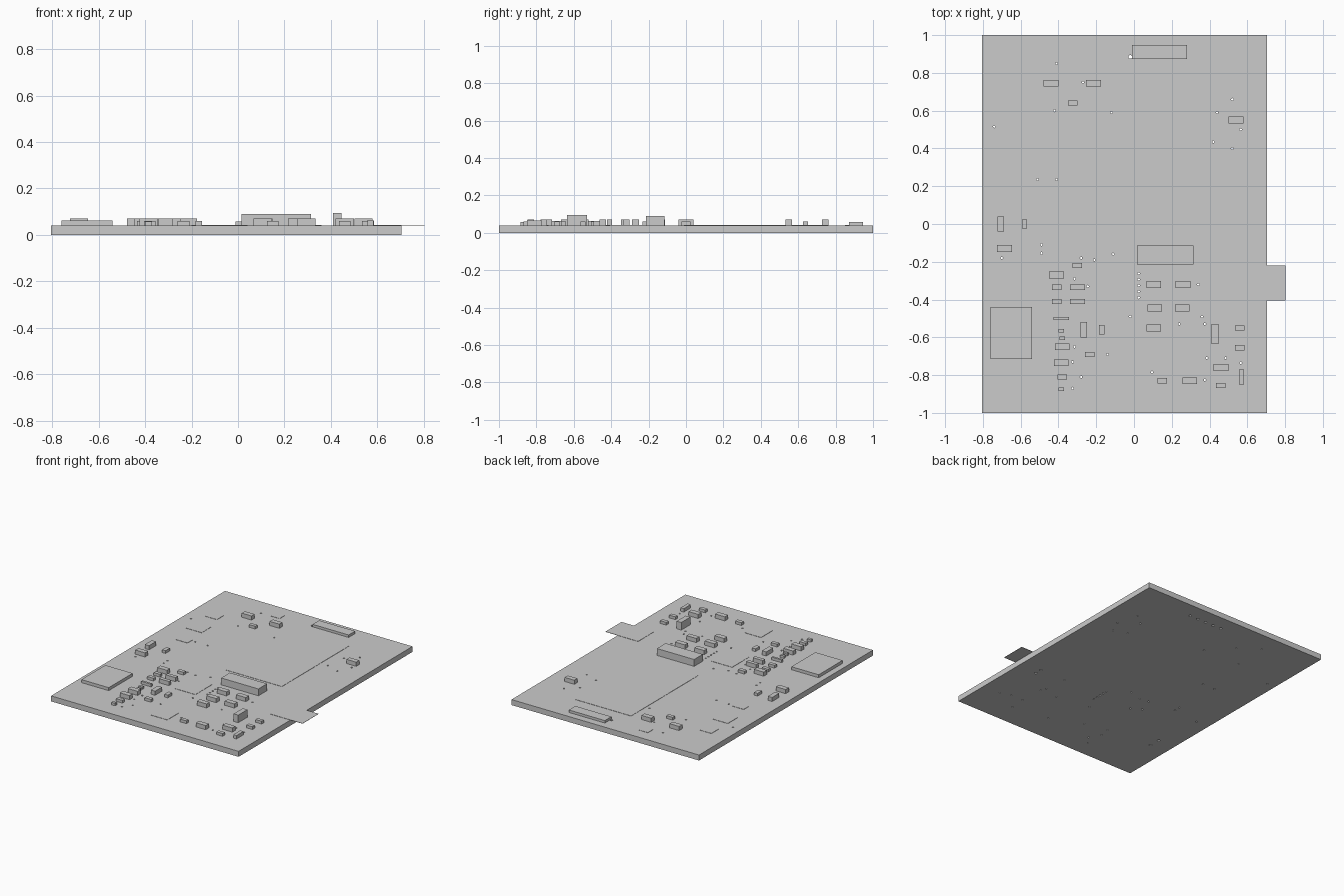
import bpy, bmesh
from mathutils import Matrix

cube = bpy.data.objects.get("Cube")
if cube:
    bpy.data.objects.remove(cube, do_unlink=True)

BOARD_TOP = 0.04
PLATE_TOP = 0.042

grey = bpy.data.materials.new("plain grey")
grey.use_nodes = True
colour = (0.6, 0.6, 0.6, 1)
grey.diffuse_color = colour
grey.node_tree.nodes["Principled BSDF"].inputs["Base Color"].default_value = colour


def finish(name, bm):
    mesh = bpy.data.meshes.new(name)
    bm.to_mesh(mesh)
    bm.free()
    mesh.materials.append(grey)
    obj = bpy.data.objects.new(name, mesh)
    bpy.context.collection.objects.link(obj)
    return obj


def add_box(bm, x, y, width, depth, bottom, top):
    place = Matrix.Translation((x, y, (bottom + top) / 2))
    size = Matrix.Diagonal((width, depth, top - bottom, 1))
    bmesh.ops.create_cube(bm, size=1, matrix=place @ size)


def parts(name, width, depth, top, centres):
    """One object holding a box of the same package size at every centre."""
    bm = bmesh.new()
    for x, y in centres:
        add_box(bm, x, y, width, depth, BOARD_TOP, top)
    return finish(name, bm)


def plate(name, left, right, front, back):
    bm = bmesh.new()
    add_box(bm, (left + right) / 2, (front + back) / 2,
            right - left, back - front, BOARD_TOP, PLATE_TOP)
    return finish(name, bm)


# Circuit board
bm = bmesh.new()
add_box(bm, -0.05, 0, 1.51, 2, 0, BOARD_TOP)
board = finish("circuit_board", bm)

# Drilled holes: small vias, and wider pin holes below the connectors
vias = [
    (-.41, .85), (-.27, .75), (-.42, .6), (-.12, .59), (-.74, .515),
    (-.51, .235), (-.41, .235), (.52, .66), (.44, .59), (.565, .5),
    (.42, .435), (.52, .4), (-.49, -.11), (-.49, -.155), (-.7, -.18),
    (-.28, -.18), (-.21, -.19), (-.11, -.16), (.34, -.32), (-.315, -.29),
    (-.245, -.33), (-.02, -.49), (.24, -.53), (.36, -.49), (.375, -.53),
    (-.315, -.65), (-.325, -.73), (-.28, -.81), (-.325, -.87), (-.14, -.69),
    (.385, -.71), (.485, -.71), (.565, -.735), (.375, -.825), (.095, -.785),
]
vias += [(0.025, -0.262 - 0.032 * i) for i in range(5)]
pin_holes = [(-0.02 + 0.067 * i, 0.885) for i in range(5)]
pin_holes += [(.55, -.375), (.55, -.32), (-.665, -.62), (-.67, -.54)]

bm = bmesh.new()
for centres, radius in ((vias, 0.006), (pin_holes, 0.01)):
    for x, y in centres:
        bmesh.ops.create_cone(bm, cap_ends=True, segments=10, radius1=radius,
                              radius2=radius, depth=0.2,
                              matrix=Matrix.Translation((x, y, 0.02)))
drill = finish("drill_cutter", bm)
drill.hide_render = True
cut = board.modifiers.new("drilled holes", 'BOOLEAN')
cut.operation = 'DIFFERENCE'
cut.solver = 'EXACT'
cut.object = drill
bpy.context.view_layer.update()
drilled = bpy.data.meshes.new_from_object(
    board.evaluated_get(bpy.context.evaluated_depsgraph_get()))
board.modifiers.clear()
board.data = drilled
bpy.data.objects.remove(drill, do_unlink=True)

# Large single components
parts("edge_connector", .29, .075, .058, [(.135, .91)])
parts("pin_header", .3, .1, .09, [(.165, -.165)])
parts("main_chip", .22, .275, .062, [(-.65, -.578)])
parts("tall_capacitor", .037, .105, .095, [(.428, -.583)])

# Repeated components, grouped by package size
parts("large_chips", .078, .036, .07, [
    (-.44, .745), (-.215, .745), (.54, .55), (-.685, -.13), (-.41, -.27),
    (.105, -.32), (.26, -.32), (.11, -.445), (.255, -.445), (.105, -.55),
    (-.38, -.65), (-.385, -.735), (.295, -.83), (.46, -.76)])
parts("long_chips", .08, .027, .07, [(-.3, -.335), (-.3, -.41)])
parts("upright_chips", .034, .08, .07, [(-.705, 0), (-.265, -.56)])
parts("narrow_chip", .026, .08, .065, [(.57, -.81)])
parts("small_chips", .05, .027, .06, [
    (-.325, .64), (-.3, -.22), (-.41, -.335), (-.41, -.41), (-.235, -.69),
    (.56, -.55), (.56, -.655), (.15, -.83), (.46, -.855), (-.38, -.81)])
parts("small_upright_chips", .028, .05, .06, [(-.58, 0), (-.17, -.56)])
parts("bar_chip", .08, .015, .06, [(-.385, -.5)])
parts("tiny_chips", .03, .02, .058, [(-.385, -.565), (-.38, -.605), (-.385, -.875)])

# Thin flat plates, including the card that overhangs the side
plate("overhanging_card", .54, .803, -.405, -.22)
plate("large_flat_plate", -.09, .36, -.01, .76)
plate("middle_flat_plate", -.2, -.035, -.44, -.245)
plate("front_flat_plate", -.09, .04, -.87, -.735)
plate("side_flat_plate", -.68, -.555, .375, .49)
plate("rear_flat_plate", -.68, -.59, .6, .68)
plate("small_flat_plate", -.64, -.54, .19, .25)
plate("corner_flat_plate", -.33, -.26, .85, .91)
